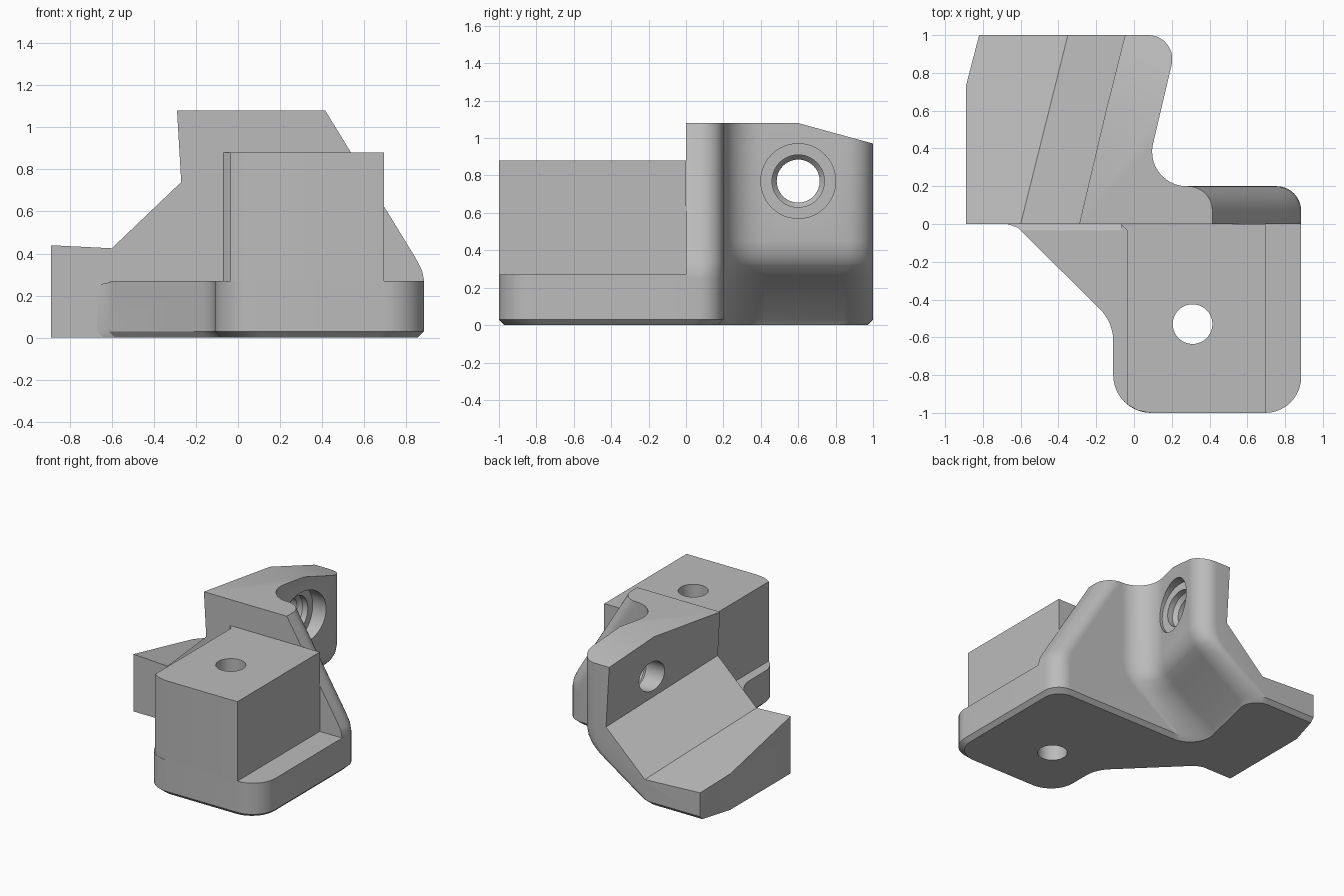
import bpy
import bmesh
from math import cos, pi
from mathutils import Vector

if "Cube" in bpy.data.objects:
    bpy.data.objects.remove(bpy.data.objects["Cube"], do_unlink=True)

grey = bpy.data.materials.new("plain grey")
grey.use_nodes = True
grey.diffuse_color = (0.5, 0.5, 0.5, 1)
grey.node_tree.nodes["Principled BSDF"].inputs["Base Color"].default_value = grey.diffuse_color


def loft(name, rings):
    """Skin equal-length rings of 3D points and cap both ends."""
    bm = bmesh.new()
    rows = [[bm.verts.new(p) for p in ring] for ring in rings]
    n = len(rows[0])
    for low, high in zip(rows, rows[1:]):
        for i in range(n):
            j = (i + 1) % n
            bm.faces.new((low[i], low[j], high[j], high[i]))
    bm.faces.new(rows[0][::-1])
    bm.faces.new(rows[-1])
    bmesh.ops.recalc_face_normals(bm, faces=bm.faces)
    mesh = bpy.data.meshes.new(name)
    bm.to_mesh(mesh)
    bm.free()
    mesh.materials.append(grey)
    obj = bpy.data.objects.new(name, mesh)
    bpy.context.collection.objects.link(obj)
    return obj


def prism(name, points, along):
    along = Vector(along)
    return loft(name, [points, [Vector(p) + along for p in points]])


def outline(corners, z, steps=10):
    """Corners are (x, y, tangent length); a length of 0 stays sharp."""
    ring = []
    for i, (x, y, t) in enumerate(corners):
        c = Vector((x, y))
        if t == 0:
            ring.append((x, y, z))
            continue
        into = (c - Vector(corners[i - 1][:2])).normalized()
        out = (Vector(corners[(i + 1) % len(corners)][:2]) - c).normalized()
        w = cos(into.angle(out) / 2)
        a, b = c - into * t, c + out * t
        for k in range(steps + 1):
            u = k / steps
            f, g, h = (1 - u) ** 2, 2 * u * (1 - u) * w, u * u
            p = (a * f + c * g + b * h) / (f + g + h)
            ring.append((p.x, p.y, z))
    return ring


def interp(table, z):
    for (z0, v0), (z1, v1) in zip(table, table[1:]):
        if z <= z1:
            return v0 + (v1 - v0) * (z - z0) / (z1 - z0)
    return table[-1][1]


def circle_rings(stations, centre, axis):
    """Rings of (position along axis, radius) for round cutters."""
    rings = []
    for pos, r in stations:
        ring = []
        for k in range(48):
            a = 2 * pi * k / 48
            u, v = r * cos(a), r * cos(a - pi / 2)
            ring.append((pos, centre[0] + u, centre[1] + v) if axis == "x"
                        else (centre[0] + u, centre[1] + v, pos))
        rings.append(ring)
    return rings


def cut(obj, cutter):
    cutter.hide_render = True
    mod = obj.modifiers.new("cut", "BOOLEAN")
    mod.operation = "DIFFERENCE"
    mod.solver = "EXACT"
    mod.object = cutter
    bpy.context.view_layer.objects.active = obj
    bpy.ops.object.modifier_apply(modifier=mod.name)


# Front foot plate, chamfered underneath
def plate_corners(d):
    return [(-0.67 + d, 0, 0), (-0.615 + d, -0.02, 0), (-0.11 + d, -0.52, 0.1),
            (-0.11 + d, d - 1, 0.2), (0.885 - d, d - 1, 0.19), (0.885 - d, 0, 0)]


plate = loft("foot_plate", [outline(plate_corners(d), z)
                            for d, z in ((0.03, 0), (0, 0.03), (0, 0.27))])

# Mounting block on the plate
block = prism("mounting_block", [(x, y, 0.27) for x, y in (
    (-0.07, 0), (-0.035, -0.035), (-0.035, -0.956), (0.02, -0.987),
    (0.09, -1), (0.695, -1), (0.695, 0))], (0, 0, 0.61))

# Rear bracket: undercut wall, swept fillet and sloping shoulder
wall_shift = [(0, -0.5), (0.03, -0.47), (0.25, -0.14), (0.29, -0.085),
              (0.33, -0.045), (0.38, -0.015), (0.45, 0), (1.08, 0)]
shoulder = [(0, 0.885), (0.27, 0.885), (0.32, 0.875), (0.38, 0.844), (1.08, 0.415)]


def bracket_ring(z):
    d = max(0, 0.03 - z)
    s, r = interp(wall_shift, z), interp(shoulder, z) - d
    return outline([(r, 0, 0), (r, 0.2 - d, 0.13), (0.048 + s, 0.2 - d, 0.23),
                    (0.236 + s, 1 - d, 0.16), (-0.82, 1 - d, 0),
                    (-0.89, 0.73, 0), (-0.89, 0, 0)], z)


levels = sorted({z for z, v in wall_shift + shoulder})
bracket = loft("rear_bracket", [bracket_ring(z) for z in levels])

# Slanting trough through the bracket
run = Vector((0.25, 1, -0.235))
trough = prism("trough_cutter", [Vector((x, 0, z)) - run * 0.05 for x, z in (
    (-0.31, 1.42), (-0.27, 0.74), (-0.6, 0.425), (-1.3, 0.46), (-1.3, 1.42))], run * 1.2)

# Sloping rear top
top_slope = prism("top_cutter", [(-1, y, z) for y, z in (
    (0.6, 1.08), (1.1, 0.943), (1.1, 1.3), (0.6, 1.3))], (2, 0, 0))

# Stepped cross bore
bore = loft("bore_cutter", circle_rings(
    [(-0.8, 0.115), (0.0, 0.115), (0.03, 0.14), (0.075, 0.14), (0.075, 0.2), (0.7, 0.2)],
    (0.6, 0.77), "x"))

# Vertical bolt hole and relief groove
bolt = loft("bolt_cutter", circle_rings([(-0.2, 0.105), (1.2, 0.105)], (0.31, -0.53), "z"))
groove = prism("groove_cutter", [(-0.8, y, z) for y, z in (
    (-0.035, 0.27), (-0.035, 0.3), (0.02, 0.3), (0.02, 0.24))], (0.735, 0, 0))

for cutter in (trough, top_slope, bore):
    cut(bracket, cutter)
for cutter in (bolt, groove):
    cut(plate, cutter)
cut(block, bolt)
for cutter in (trough, top_slope, bore, bolt, groove):
    bpy.data.objects.remove(cutter, do_unlink=True)

# Smooth rounded surfaces, keep hard edges
for obj in (plate, block, bracket):
    bpy.ops.object.select_all(action="DESELECT")
    obj.select_set(True)
    bpy.context.view_layer.objects.active = obj
    bpy.ops.object.shade_smooth_by_angle(angle=pi / 7)
